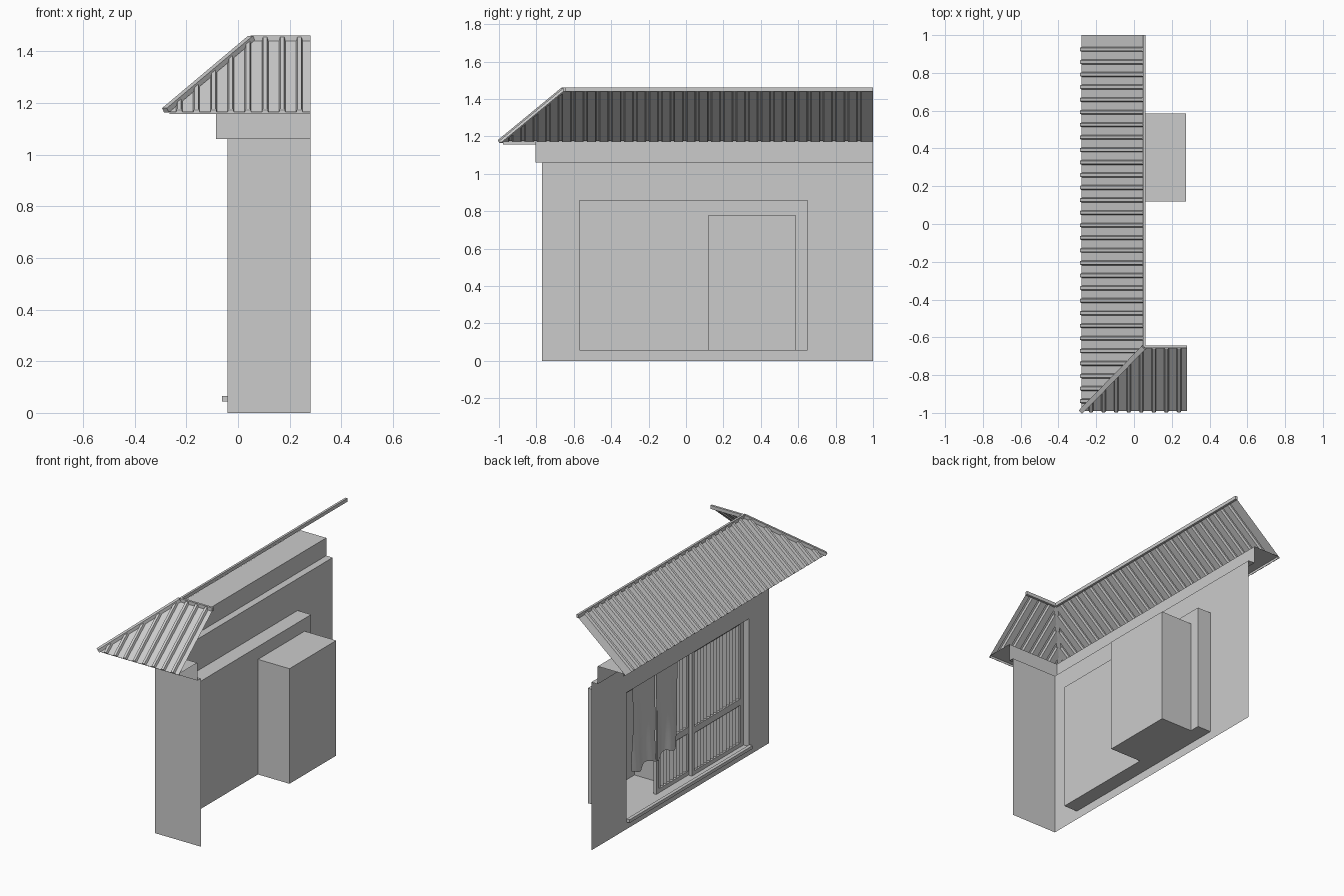
import bpy, math
from mathutils import Vector

if "Cube" in bpy.data.objects:
    bpy.data.objects.remove(bpy.data.objects["Cube"])

grey = bpy.data.materials.new("plain_grey")
grey.use_nodes = True
grey.diffuse_color = (0.6, 0.6, 0.6, 1)
grey.node_tree.nodes["Principled BSDF"].inputs["Base Color"].default_value = (0.6, 0.6, 0.6, 1)


def make(name, verts, faces):
    mesh = bpy.data.meshes.new(name)
    mesh.from_pydata([tuple(v) for v in verts], [], faces)
    mesh.materials.append(grey)
    ob = bpy.data.objects.new(name, mesh)
    bpy.context.collection.objects.link(ob)
    return ob


def bar(name, p, q, side, up):
    """Rectangular bar from p to q with half-width and half-height vectors."""
    p, q, s, u = Vector(p), Vector(q), Vector(side), Vector(up)
    verts = [e + a * s + b * u for e in (p, q) for a, b in ((-1, -1), (1, -1), (1, 1), (-1, 1))]
    faces = [(3, 2, 1, 0), (4, 5, 6, 7)]
    faces += [(i, (i + 1) % 4, (i + 1) % 4 + 4, i + 4) for i in range(4)]
    return make(name, verts, faces)


def box(name, x0, x1, y0, y1, z0, z1):
    return bar(name, ((x0 + x1) / 2, y0, (z0 + z1) / 2), ((x0 + x1) / 2, y1, (z0 + z1) / 2),
               ((x1 - x0) / 2, 0, 0), (0, 0, (z1 - z0) / 2))


def ribbon(name, bottom, top):
    """Sheet spanned between two matching lines of points."""
    n = len(bottom)
    return make(name, bottom + top, [(i, i + 1, n + i + 1, n + i) for i in range(n - 1)])


def frame_sheet(name, x, outer, hole):
    """Upright sheet at x with a rectangular hole; rectangles are (y0, y1, z0, z1)."""
    verts = [(x, r[i], r[k]) for r in (outer, hole) for i, k in ((0, 2), (1, 2), (1, 3), (0, 3))]
    return make(name, verts, [(i, i + 4, (i + 1) % 4 + 4, (i + 1) % 4) for i in range(4)])


def tunnel(name, x0, x1, r):
    """Four sides of a recess running from x0 to x1."""
    verts = [(x, r[i], r[k]) for x in (x0, x1) for i, k in ((0, 2), (1, 2), (1, 3), (0, 3))]
    return make(name, verts, [(i, (i + 1) % 4, (i + 1) % 4 + 4, i + 4) for i in range(4)])


# Key positions
WALL_X, FRONT_Y, BACK_Y, END_X = -0.04, -0.77, 1.0, 0.28
BEAM_X, BEAM_Y, WALL_TOP, SOFFIT = -0.085, -0.805, 1.06, 1.172
NICHE_X = 0.055
EAVE = Vector((-0.278, -0.99, 1.165))
RIDGE = Vector((0.055, -0.65, 1.445))
window = (-0.57, 0.65, 0.055, 0.86)
alcove = (0.12, 0.585, 0.055, 0.78)

# Walls, window recess and deeper alcove
frame_sheet("side_wall", WALL_X, (FRONT_Y, BACK_Y, 0, WALL_TOP), window)
ribbon("front_wall", [(WALL_X, FRONT_Y, 0), (END_X, FRONT_Y, 0)],
       [(WALL_X, FRONT_Y, WALL_TOP), (END_X, FRONT_Y, WALL_TOP)])
tunnel("window_recess", WALL_X, NICHE_X, window)
frame_sheet("recess_back", NICHE_X, window, alcove)
tunnel("alcove_sides", NICHE_X, END_X - 0.005, alcove)
y0, y1, z0, z1 = alcove
ribbon("alcove_back", [(END_X - 0.005, y0, z0), (END_X - 0.005, y1, z0)],
       [(END_X - 0.005, y0, z1), (END_X - 0.005, y1, z1)])
box("window_sill", -0.062, WALL_X, -0.575, 0.65, 0.045, 0.065)


# Stepped sheets under the eaves, wrapping round the corner
def corner_line(x, y, z):
    return [(x, BACK_Y, z), (x, y, z), (END_X, y, z)]


wall_line = corner_line(WALL_X, FRONT_Y, WALL_TOP)
beam_low = corner_line(BEAM_X, BEAM_Y, WALL_TOP)
beam_high = corner_line(BEAM_X, BEAM_Y, SOFFIT)
eave_in = corner_line(EAVE.x + 0.012, EAVE.y + 0.012, SOFFIT)
eave_low = corner_line(EAVE.x + 0.012, EAVE.y + 0.012, SOFFIT - 0.015)
ribbon("beam_underside", wall_line, beam_low)
ribbon("beam_face", beam_low, beam_high)
ribbon("soffit", beam_high, eave_in)
ribbon("eave_lip", eave_low, eave_in)


# Ribbed roof slopes, cut along the hip
def ribbed_slope(name, along, across, start, end, first_rib):
    pitch, ribs = 0.0665, []
    u = first_rib
    while u < end - 0.03:
        ribs += [(u, 0), (u + 0.005, 0.014), (u + 0.02, 0.014), (u + 0.025, 0)]
        u += pitch
    line = sorted([(start, 0)] + ribs + [(end, 0)])
    run = RIDGE[across] - EAVE[across]
    rise = RIDGE.z - EAVE.z
    normal = Vector((0, 0, run))
    normal[across] = -rise
    normal.normalize()
    low, high = [], []
    for u, h in line:
        s_top = min(1, max(0, (u - start) / (RIDGE[along] - start)))
        for s, store in ((0, low), (s_top, high)):
            p = Vector((0, 0, EAVE.z + rise * s))
            p[along] = u
            p[across] = EAVE[across] + run * s
            store.append(p + normal * h)
    ribbon(name, low, high)


ribbed_slope("side_roof", 1, 0, EAVE.y, BACK_Y, -0.95)
ribbed_slope("front_roof", 0, 1, EAVE.x, END_X, -0.24)

# Ridge and hip caps
cap = RIDGE + Vector((0, 0, 0.005))
bar("side_ridge_cap", cap, (cap.x, BACK_Y, cap.z), (0.007, 0, 0), (0, 0, 0.011))
bar("front_ridge_cap", cap, (END_X, cap.y, cap.z), (0, 0.007, 0), (0, 0, 0.011))
hip_dir = (RIDGE - EAVE).normalized()
hip_side = hip_dir.cross(Vector((0, 0, 1))).normalized()
hip_up = hip_side.cross(hip_dir)
lift = hip_up * 0.008
bar("hip_cap", EAVE + lift, RIDGE + lift, hip_side * 0.013, hip_up * 0.01)


# Sliding doors with pleated panels
def door(name, x, y0, y1):
    low, high = 0.058, 0.855
    for label, y in (("front", y0), ("back", y1 - 0.025)):
        box(f"{name}_{label}_stile", x - 0.012, x + 0.008, y, y + 0.025, low, high)
    for label, z, h in (("bottom", low, 0.025), ("middle", 0.32, 0.04), ("top", 0.83, 0.025)):
        box(f"{name}_{label}_rail", x - 0.011, x + 0.006, y0, y1, z, z + h)
    count = round((y1 - y0) / 0.016)
    pts = [(x + (0.009 if i % 2 else -0.006), y0 + (y1 - y0) * i / count) for i in range(count + 1)]
    ribbon(f"{name}_pleated_panel", [(a, b, low) for a, b in pts], [(a, b, high) for a, b in pts])


door("near_door", 0.005, -0.56, -0.05)
door("far_door", 0.03, -0.07, 0.27)


# Hanging cloth in two halves with gentle folds
def cloth(name, y0, y1, phase):
    cols, rows = 16, 10
    verts, faces = [], []
    for r in range(rows + 1):
        t = r / rows
        for c in range(cols + 1):
            s = c / cols
            x = -0.012 + 0.012 * t * math.sin(9 * s + phase + 2 * t)
            y = y0 + (y1 - y0) * s + 0.008 * t * math.sin(7 * t + phase)
            verts.append((x, y, 0.84 - t * (0.53 + 0.012 * math.sin(8 * s + phase))))
    for r in range(rows):
        for c in range(cols):
            i = r * (cols + 1) + c
            faces.append((i, i + 1, i + cols + 2, i + cols + 1))
    for p in make(name, verts, faces).data.polygons:
        p.use_smooth = True


cloth("cloth_front_half", 0.1, 0.315, 0.5)
cloth("cloth_back_half", 0.325, 0.55, 2.2)
bar("cloth_rod", (-0.012, -0.57, 0.845), (-0.012, 0.65, 0.845), (0.004, 0, 0), (0, 0, 0.004))
